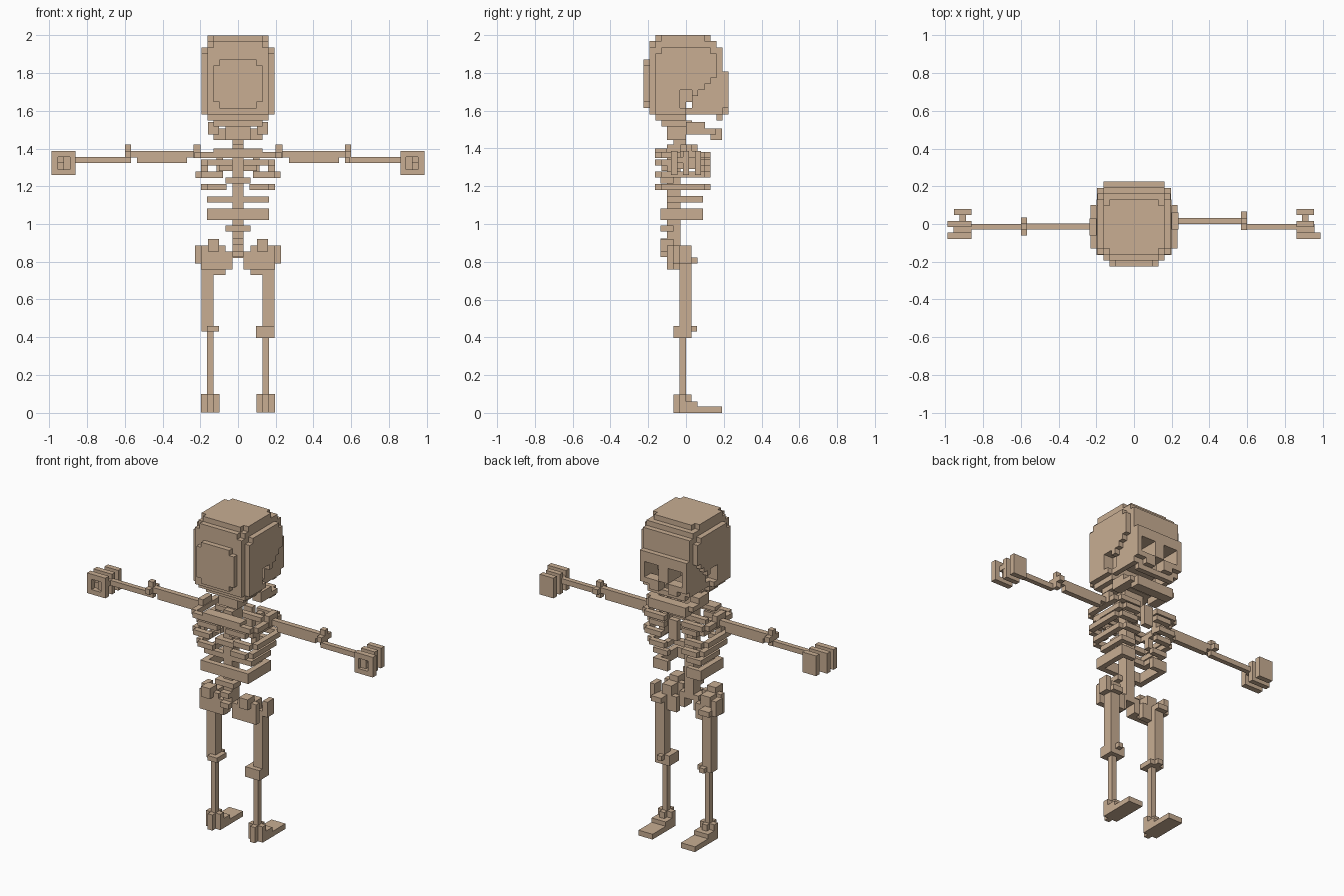
import bpy, bmesh, math
from itertools import product

V = 2 / 62  # size of one cube

bone = bpy.data.materials.new("bone_tan")
bone.diffuse_color = (0.58, 0.42, 0.29, 1)


def finish(name, bm):
    me = bpy.data.meshes.new(name)
    bm.to_mesh(me)
    bm.free()
    me.materials.append(bone)
    ob = bpy.data.objects.new(name, me)
    bpy.context.collection.objects.link(ob)
    return ob


def part(name, *boxes, side=1):
    """One object from boxes (x0, x1, y0, y1, z0, z1); side=-1 mirrors in x."""
    bm = bmesh.new()
    for x0, x1, y0, y1, z0, z1 in boxes:
        xs = sorted((x0 * side, x1 * side))
        vs = bmesh.ops.create_cube(bm, size=1)["verts"]
        for v in vs:
            v.co = (xs[v.co.x > 0], (y0, y1)[v.co.y > 0], (z0, z1)[v.co.z > 0])
    return finish(name, bm)


def cells(x0, x1, y0, y1, z0, z1):
    return set(product(range(x0, x1), range(y0, y1), range(z0, z1)))


def voxels(name, solid):
    """Outer skin of a set of grid cells."""
    bm, cache = bmesh.new(), {}

    def vert(p):
        if p not in cache:
            cache[p] = bm.verts.new([c * V for c in p])
        return cache[p]

    for c in solid:
        for a, d in product(range(3), (0, 1)):
            n = list(c)
            n[a] += 2 * d - 1
            if tuple(n) in solid:
                continue
            u, w = (a + 1) % 3, (a + 2) % 3
            quad = []
            for du, dw in ((0, 0), (1, 0), (1, 1), (0, 1)):
                p = list(c)
                p[a] += d
                p[u] += du
                p[w] += dw
                quad.append(vert(tuple(p)))
            bm.faces.new(quad if d else quad[::-1])
    return finish(name, bm)


# Skull: stepped round block, the face looks to +y
skull = cells(-5, 5, -6, 6, 49, 60)
skull |= cells(-6, 6, -5, 5, 49, 59) | cells(-6, 6, -4, 4, 59, 60)
skull |= cells(-4, 4, -7, -6, 51, 57) | cells(-3, 3, -7, -6, 50, 58)
skull |= cells(-5, 5, -5, 5, 60, 61) | cells(-4, 4, -6, 5, 60, 61)
skull |= cells(-5, 5, -4, 3, 61, 62) | cells(-4, 4, -5, 4, 61, 62)
skull |= cells(-5, 5, 6, 7, 50, 56) | cells(-3, 3, 6, 7, 49, 50)
# Skull base and upper teeth
skull |= cells(-5, 5, -5, 0, 48, 49) | cells(-4, 4, -4, 1, 47, 48)
skull |= cells(-4, 4, 5, 6, 48, 49)
# Sloping cut of the outer side plates towards the cheeks
for i, x in product(range(6), (-6, 5)):
    skull -= cells(x, x + 1, i, 8, 49, 51 + i)
# Eye sockets, nose hole, ear hollows, mouth hollow
for x0, x1 in ((-4, -1), (1, 4)):
    skull -= cells(x0, x1, 3, 8, 51, 54)
skull -= cells(-1, 1, 5, 8, 49, 51)
for x in (-6, 4):
    skull -= cells(x, x + 2, -1, 1, 50, 53)
skull -= cells(-4, 4, 0, 5, 49, 51)
voxels("skull", skull)

# Lower jaw: open at the back
part("jaw", (-0.13, 0.13, 0.13, 0.19, 1.445, 1.505),
     (-0.16, -0.10, 0.0, 0.16, 1.475, 1.505), (0.10, 0.16, 0.0, 0.16, 1.475, 1.505),
     (-0.16, -0.10, 0.0, 0.10, 1.505, 1.54), (0.10, 0.16, 0.0, 0.10, 1.505, 1.54))

# Spine with vertebrae
part("neck", (-0.065, 0.065, -0.10, 0.0, 1.445, 1.52), (-0.03, 0.03, -0.065, 0.0, 1.33, 1.45))
part("spine", (-0.03, 0.03, -0.10, -0.03, 0.82, 1.42))
for z in (0.825, 0.89, 0.96, 1.215):
    w = 0.065 if z > 0.9 else 0.03
    part("vertebra", (-w, w, -0.135, -0.065, z, z + 0.032))

# Upper ribs: rings that stop short of the centre
for z, w, inner in ((1.35, 0.23, 0.0), (1.31, 0.195, 0.03), (1.245, 0.225, 0.08), (1.18, 0.195, 0.06)):
    for s in (-1, 1):
        part("upper_rib", (inner, w - 0.03, -0.165, -0.13, z, z + 0.032),
             (w - 0.035, w, -0.13, 0.10, z, z + 0.032),
             (max(inner, 0.06), w - 0.03, 0.095, 0.13, z, z + 0.032), side=s)
for s in (-1, 1):
    part("rib_link", (0.16, 0.195, -0.10, -0.065, 1.25, 1.34),
         (0.08, 0.115, 0.06, 0.10, 1.25, 1.37),
         (0.03, 0.10, -0.13, -0.10, 1.28, 1.31), side=s)
part("collar", (-0.13, 0.13, -0.165, -0.10, 1.375, 1.40), (-0.16, 0.16, 0.0, 0.035, 1.35, 1.38))
part("breastbone", (-0.03, 0.03, 0.095, 0.13, 1.25, 1.375))

# Lower ribs: open at the front
for z0, z1, y0 in ((1.115, 1.147, -0.10), (1.02, 1.083, -0.135)):
    part("lower_rib", (-0.165, 0.165, y0, y0 + 0.035, z0, z1),
         (-0.165, -0.13, y0, 0.09, z0, z1), (0.13, 0.165, y0, 0.09, z0, z1),
         (-0.13, -0.065, 0.06, 0.09, z0, z1), (0.065, 0.13, 0.06, 0.09, z0, z1))

# Arms and hands
for s in (-1, 1):
    y = -0.03 if s < 0 else 0.0
    part("shoulder", (0.2, 0.235, y - 0.03, y + 0.06, 1.35, 1.42), side=s)
    part("upper_arm", (0.2, 0.57, y, y + 0.033, 1.353, 1.388),
         (0.27, 0.535, y, y + 0.033, 1.322, 1.36), side=s)
    part("elbow", (0.567, 0.60, y, y + 0.033, 1.322, 1.42),
         (0.567, 0.60, y - 0.032, y + 0.065, 1.353, 1.386), side=s)
    part("forearm", (0.59, 0.87, -0.03, 0.0, 1.322, 1.354), side=s)
    part("hand", (0.86, 0.957, -0.045, 0.0, 1.322, 1.354),
         (0.89, 0.925, -0.06, 0.06, 1.29, 1.354),
         (0.86, 0.89, -0.08, -0.045, 1.26, 1.386), (0.955, 0.987, -0.08, -0.045, 1.26, 1.386),
         (0.89, 0.955, -0.08, -0.045, 1.26, 1.29), (0.89, 0.955, -0.08, -0.045, 1.354, 1.386),
         (0.86, 0.987 if s < 0 else 0.955, -0.015, 0.017, 1.26, 1.386),
         (0.86, 0.955, 0.047, 0.08, 1.26, 1.386), side=s)

# Pelvis
part("tail_bone", (-0.065, 0.065, -0.10, -0.03, 0.825, 0.855))
for s in (-1, 1):
    part("hip_bone", (0.065, 0.195, -0.10, -0.065, 0.76, 0.885),
         (0.10, 0.16, -0.135, -0.065, 0.855, 0.92),
         (0.03, 0.07, -0.10, -0.03, 0.76, 0.83),
         (0.10, 0.165, -0.065, 0.0, 0.79, 0.885),
         (0.065, 0.13, -0.035, 0.0, 0.73, 0.825),
         (0.195, 0.228, -0.035, 0.03, 0.79, 0.885),
         (0.13, 0.20, 0.0, 0.06, 0.79, 0.823), side=s)

# Legs and feet
for s in (-1, 1):
    part("thigh", (0.13, 0.193, -0.035, 0.028, 0.43, 0.82), side=s)
    if s < 0:
        part("knee", (0.10, 0.165, -0.065, 0.028, 0.43, 0.46),
             (0.13, 0.165, -0.035, 0.057, 0.43, 0.46), side=s)
    else:
        part("knee", (0.095, 0.193, -0.065, 0.028, 0.43, 0.46),
             (0.13, 0.16, -0.035, 0.057, 0.43, 0.46),
             (0.095, 0.193, -0.065, 0.028, 0.397, 0.43), side=s)
    part("shin", (0.13, 0.163, -0.035, 0.0, 0.05, 0.44), side=s)
    part("ankle", (0.098, 0.195, -0.035, 0.0, 0.03, 0.065),
         (0.098, 0.195, -0.035, 0.0, 0.065, 0.098),
         (0.13, 0.163, -0.067, 0.028, 0.03, 0.098), side=s)
    part("foot", (0.098, 0.195, -0.035, 0.19, 0.0, 0.033),
         (0.13, 0.163, -0.067, -0.03, 0.0, 0.033),
         (0.098, 0.195, 0.0, 0.06, 0.033, 0.06), side=s)
